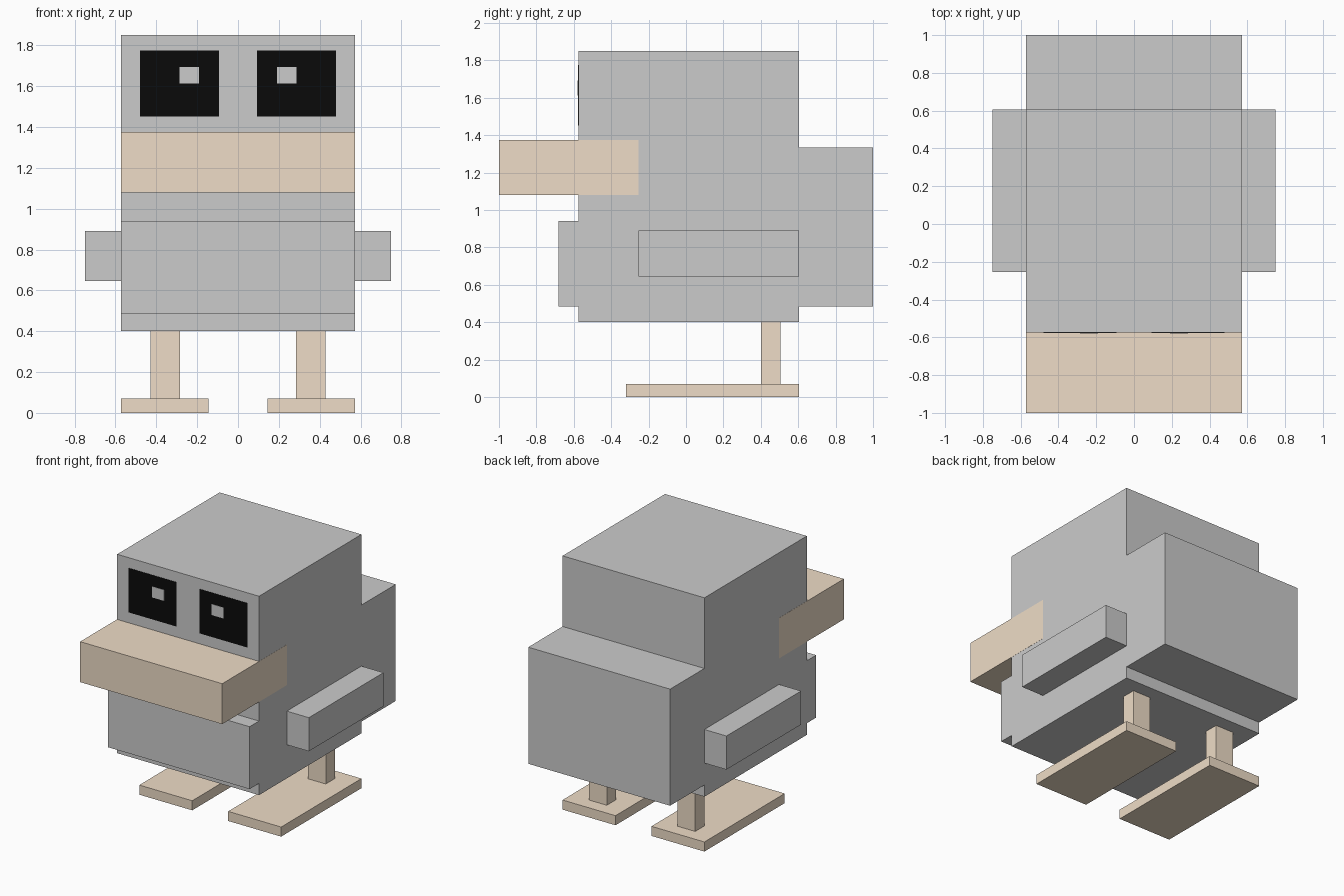
import bpy
import bmesh

if "Cube" in bpy.data.objects:
    bpy.data.objects.remove(bpy.data.objects["Cube"])


def material(name, rgb):
    m = bpy.data.materials.new(name)
    m.diffuse_color = (*rgb, 1)
    m.use_nodes = True
    m.node_tree.nodes["Principled BSDF"].inputs["Base Color"].default_value = m.diffuse_color
    return m


tan = material("tan", (0.86, 0.72, 0.57))
black = material("black", (0.003, 0.003, 0.003))


def extrude(name, profile, x0, x1, mat=None, mirror=False):
    """Extrude a (y, z) profile along x, optionally mirrored to the other side."""
    bm = bmesh.new()
    face = bm.faces.new([bm.verts.new((x0, y, z)) for y, z in profile])
    grown = bmesh.ops.extrude_face_region(bm, geom=[face], use_keep_orig=True)
    verts = [v for v in grown["geom"] if isinstance(v, bmesh.types.BMVert)]
    bmesh.ops.translate(bm, verts=verts, vec=(x1 - x0, 0, 0))
    bmesh.ops.recalc_face_normals(bm, faces=bm.faces)
    mesh = bpy.data.meshes.new(name)
    bm.to_mesh(mesh)
    bm.free()
    ob = bpy.data.objects.new(name, mesh)
    bpy.context.collection.objects.link(ob)
    if mat:
        mesh.materials.append(mat)
    if mirror:
        ob.modifiers.new("Mirror", 'MIRROR').use_axis[0] = True
    return ob


def box(name, x, y, z, mat=None, mirror=False):
    profile = [(y[0], z[0]), (y[1], z[0]), (y[1], z[1]), (y[0], z[1])]
    return extrude(name, profile, *x, mat, mirror)


FRONT, BACK, HALF = -0.575, 0.605, 0.572

# Body: one side profile with the belly step in front and the tail block behind
extrude("body", [
    (FRONT, 0.40), (BACK, 0.40), (BACK, 0.485), (1.0, 0.485), (1.0, 1.335),
    (BACK, 1.335), (BACK, 1.85), (FRONT, 1.85), (FRONT, 0.94),
    (-0.683, 0.94), (-0.683, 0.485), (FRONT, 0.485)], -HALF, HALF)

# Beak: wraps flush around the face
box("beak", (-HALF - 0.001, HALF + 0.001), (-1.0, -0.255), (1.08, 1.375), tan)

# Wings
box("wings", (HALF, 0.75), (-0.255, BACK), (0.645, 0.89), mirror=True)

# Legs and flat feet
box("legs", (0.285, 0.428), (0.40, 0.505), (0.07, 0.40), tan, True)
box("feet", (0.145, HALF), (-0.32, BACK), (0.0, 0.07), tan, True)

# Eyes: thin dark panels with a small grey highlight
box("eyes", (0.093, 0.48), (FRONT - 0.002, FRONT), (1.452, 1.775), black, True)
box("eye_highlights", (0.19, 0.287), (FRONT - 0.004, FRONT - 0.002),
    (1.613, 1.693), mirror=True)
